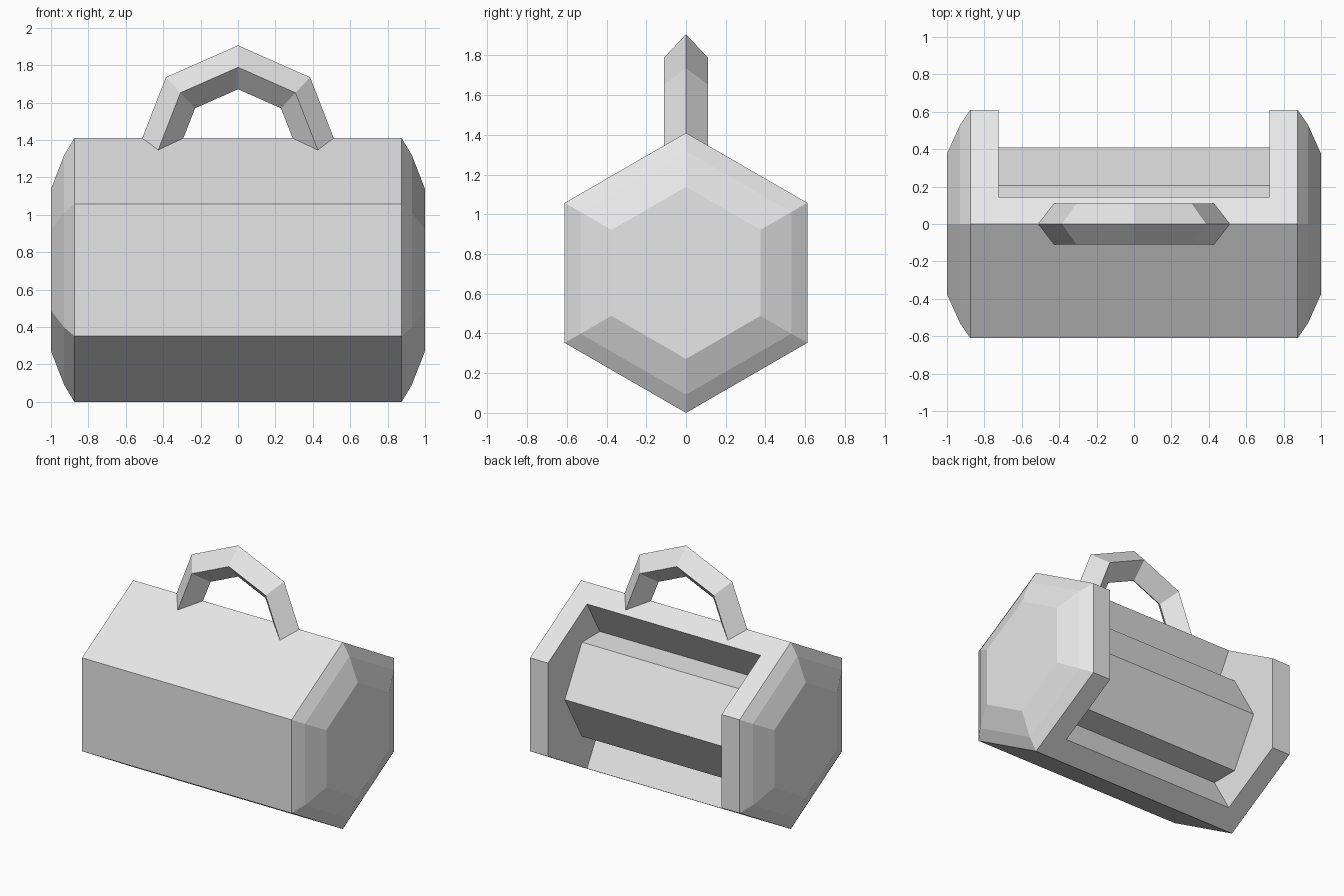
import bpy, bmesh
from math import sin, cos, pi, radians

default = bpy.data.objects.get("Cube")
if default:
    bpy.data.objects.remove(default, do_unlink=True)

MID_Z = 0.705  # height of the long axis

grey = bpy.data.materials.new("light grey")
grey.use_nodes = True
grey.diffuse_color = (0.8, 0.8, 0.8, 1)
grey.node_tree.nodes["Principled BSDF"].inputs["Base Color"].default_value = (0.8, 0.8, 0.8, 1)


def loft(name, rings):
    """Flat-shaded solid through equal-sized rings of points, capped at both ends."""
    bm = bmesh.new()
    loops = [[bm.verts.new(p) for p in ring] for ring in rings]
    for a, b in zip(loops, loops[1:]):
        for i in range(len(a)):
            j = (i + 1) % len(a)
            bm.faces.new((a[i], a[j], b[j], b[i]))
    bm.faces.new(loops[0])
    bm.faces.new(loops[-1])
    bmesh.ops.recalc_face_normals(bm, faces=bm.faces)
    mesh = bpy.data.meshes.new(name)
    bm.to_mesh(mesh)
    bm.free()
    mesh.materials.append(grey)
    obj = bpy.data.objects.new(name, mesh)
    bpy.context.collection.objects.link(obj)
    return obj


def hexagon(x, radius, turn):
    angles = [radians(60 * i + turn) for i in range(6)]
    return [(x, radius * cos(a), MID_Z + radius * sin(a)) for a in angles]


# Hexagonal body with stepped, tapered ends
ends = [(1.0, 0.433), (0.93, 0.613), (0.875, MID_Z)]
sections = [(-x, r) for x, r in ends] + ends[::-1]
body = loft("body", [hexagon(x, r, 30) for x, r in sections])

# Wedge opening in the back
wedge = [(-0.213, 0), (0.3, 0.889), (1, 0.889), (1, -0.889), (0.3, -0.889)]
cutter = loft("opening_cutter", [[(x, y, MID_Z + z) for y, z in wedge] for x in (-0.725, 0.725)])
cutter.hide_render = True
cut = body.modifiers.new("opening", "BOOLEAN")
cut.operation = "DIFFERENCE"
cut.solver = "EXACT"
cut.object = cutter
bpy.context.view_layer.objects.active = body
bpy.ops.object.modifier_apply(modifier=cut.name)
bpy.data.objects.remove(cutter, do_unlink=True)

# Hexagonal roll inside the opening
loft("inner_roll", [hexagon(x, 0.41, 0) for x in (-0.73, 0.73)])

# Arched handle with a diamond section
arch = []
for step in range(5):
    a = pi * step / 4
    diamond = [(0.545, 0), (0.435, 0.11), (0.325, 0), (0.435, -0.11)]
    arch.append([(r * cos(a), y, 1.325 + 1.066 * r * sin(a)) for r, y in diamond])
loft("handle", arch)
